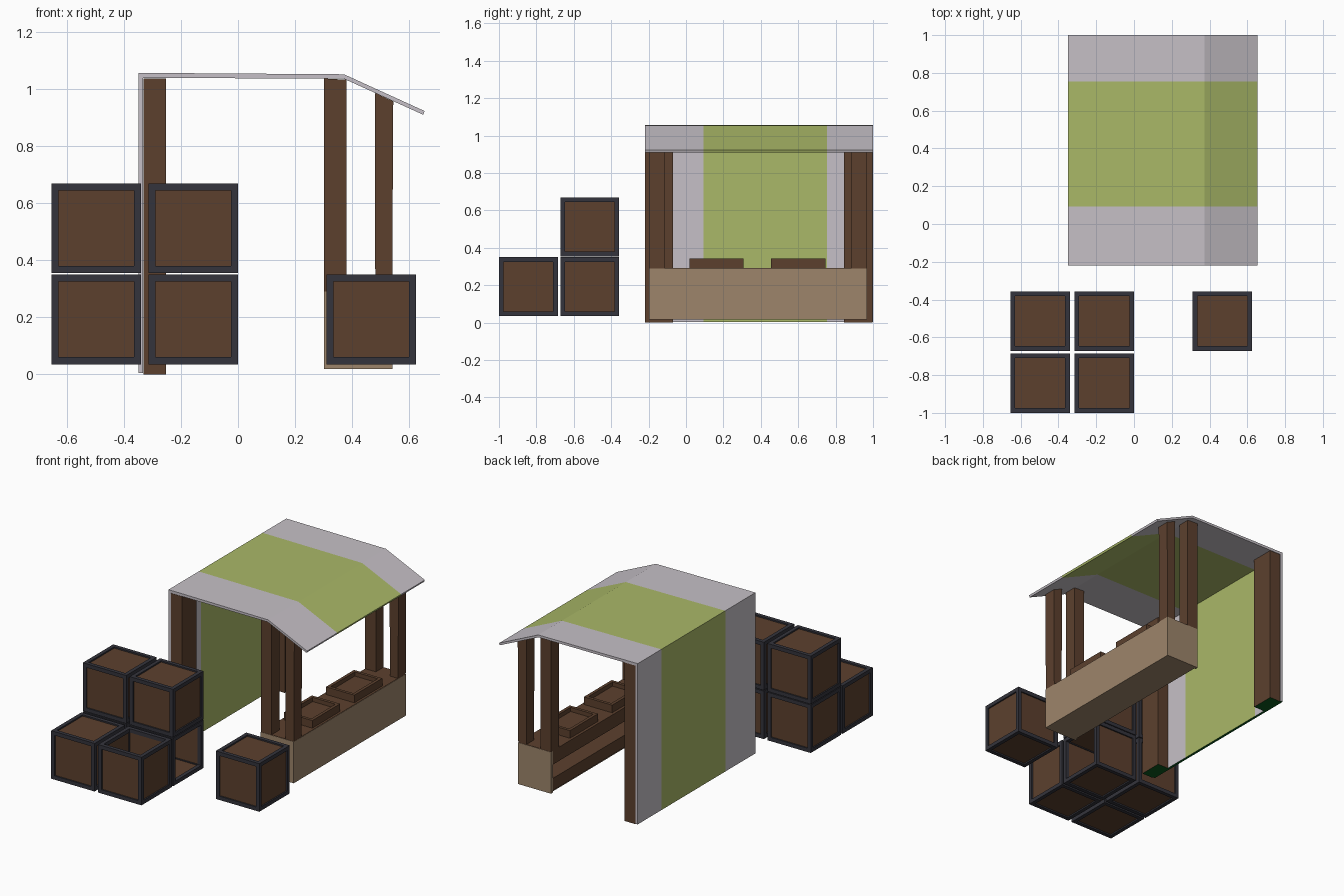
import bpy, bmesh

if "Cube" in bpy.data.objects:
    bpy.data.objects.remove(bpy.data.objects["Cube"])

def mat(name, rgb):
    m = bpy.data.materials.new(name)
    m.diffuse_color = (*rgb, 1)
    m.use_nodes = True
    m.node_tree.nodes["Principled BSDF"].inputs["Base Color"].default_value = m.diffuse_color
    return m

BROWN = mat("brown wood", (0.107, 0.051, 0.027))
TAN = mat("tan wood", (0.34, 0.235, 0.147))
GREEN = mat("olive cloth", (0.40, 0.48, 0.138))
GREY = mat("pale grey cloth", (0.565, 0.53, 0.57))
IRON = mat("dark frame", (0.034, 0.034, 0.045))
DARKGREEN = mat("dark green", (0.003, 0.10, 0.013))

def add_box(bm, x0, x1, y0, y1, z0, z1, mi=0):
    v = [bm.verts.new((x, y, z)) for x in (x0, x1) for y in (y0, y1) for z in (z0, z1)]
    for q in ((0, 1, 3, 2), (4, 6, 7, 5), (0, 4, 5, 1), (2, 3, 7, 6), (0, 2, 6, 4), (1, 5, 7, 3)):
        bm.faces.new([v[i] for i in q]).material_index = mi

def finish(name, bm, mats):
    bmesh.ops.recalc_face_normals(bm, faces=bm.faces[:])
    me = bpy.data.meshes.new(name)
    bm.to_mesh(me)
    bm.free()
    for m in mats:
        me.materials.append(m)
    ob = bpy.data.objects.new(name, me)
    bpy.context.collection.objects.link(ob)
    return ob

def boxes(name, m, *dims):
    bm = bmesh.new()
    for d in dims:
        add_box(bm, *d)
    return finish(name, bm, [m])

def prism(name, pts, y0, y1, m, base=None):
    """Extrude an x-z outline along y; the face on the ground may get its own colour."""
    bm = bmesh.new()
    a = [bm.verts.new((x, y0, z)) for x, z in pts]
    b = [bm.verts.new((x, y1, z)) for x, z in pts]
    bm.faces.new(a)
    bm.faces.new(b[::-1])
    n = len(pts)
    for i in range(n):
        j = (i + 1) % n
        bm.faces.new((a[i], b[i], b[j], a[j]))
    if base:
        for f in bm.faces:
            if max(v.co.z for v in f.verts) < 0.01:
                f.material_index = 1
    return finish(name, bm, [m] + ([base] if base else []))

# Cloth: back wall and roof in one folded sheet, three stripes
sheet = [(-0.35, 0.004), (-0.35, 1.058), (0.372, 1.053), (0.655, 0.924),
         (0.650, 0.911), (0.370, 1.038), (-0.333, 1.040), (-0.333, 0.004)]
for nm, y0, y1, m in (("cloth_front", -0.22, 0.093, GREY), ("cloth_stripe", 0.093, 0.755, GREEN),
                      ("cloth_rear", 0.755, 1.0, GREY)):
    prism(nm, sheet, y0, y1, m, DARKGREEN)

# Posts
for side, yb, yf in (("near", (-0.22, -0.07), (-0.195, -0.115)), ("far", (0.845, 0.998), (0.885, 0.965))):
    prism("back_post_" + side, [(-0.332, 0), (-0.252, 0), (-0.252, 1.039), (-0.332, 1.039)],
          *yb, BROWN, DARKGREEN)
    prism("middle_post_" + side, [(0.302, 0.28), (0.38, 0.28), (0.38, 1.034), (0.302, 1.038)], *yf, BROWN)
    prism("front_post_" + side, [(0.482, 0.28), (0.541, 0.28), (0.545, 0.958), (0.48, 0.988)], *yf, BROWN)

# Counter: tan front, ends and floor; brown top and shelf boards
boxes("counter_panels", TAN,
      (0.522, 0.542, -0.197, 0.967, 0.018, 0.29),
      (0.302, 0.522, -0.197, -0.177, 0.018, 0.29),
      (0.302, 0.522, 0.947, 0.967, 0.018, 0.29),
      (0.312, 0.522, -0.177, 0.947, 0.018, 0.03))
boxes("counter_boards", BROWN,
      (0.302, 0.540, -0.195, 0.965, 0.27, 0.292),
      (0.304, 0.324, -0.177, 0.947, 0.20, 0.27),
      (0.304, 0.522, -0.177, 0.947, 0.03, 0.11))

# Goods trays on the counter
for i, (y0, y1) in enumerate(((0.02, 0.308), (0.455, 0.745))):
    x0, x1, t = 0.32, 0.525, 0.02
    boxes("goods_tray_%d" % i, BROWN,
          (x0, x0 + t, y0, y1, 0.29, 0.342), (x1 - t, x1, y0, y1, 0.29, 0.342),
          (x0 + t, x1 - t, y0, y0 + t, 0.29, 0.342), (x0 + t, x1 - t, y1 - t, y1, 0.29, 0.342),
          (x0 + t, x1 - t, y0 + t, y1 - t, 0.29, 0.315))

# Crates: dark edge bars with slightly recessed wooden panels
S, W = 0.315, 0.025

def crate(name, x, y, z, missing=()):
    bm = bmesh.new()
    o = (x, y, z)

    def put(spans, mi):
        add_box(bm, *[o[k] + s for k in range(3) for s in spans[k]], mi)

    ends = ((0, W), (S - W, S))
    for k in range(3):
        for e1 in ends:
            for e2 in ends:
                sp = [None] * 3
                sp[k] = (0, S) if k == 2 else (W, S - W)
                sp[(k + 1) % 3], sp[(k + 2) % 3] = e1, e2
                put(sp, 0)
        for sign, depth in (("-", (0.009, 0.019)), ("+", (S - 0.019, S - 0.009))):
            if sign + "xyz"[k] not in missing:
                sp = [(W, S - W)] * 3
                sp[k] = depth
                put(sp, 1)
    finish(name, bm, [IRON, BROWN])

XA, XB, XC = -0.655, -0.315, 0.31
YA, YB = -1.0, -0.672
ZA, ZB = 0.035, 0.355
crate("crate_front_left", XA, YA, ZA)
crate("crate_front_open", XB, YA, ZA, ("+z",))
crate("crate_low_left", XA, YB, ZA)
crate("crate_low_right", XB, YB, ZA, ("+x",))
crate("crate_top_left", XA, YB, ZB)
crate("crate_top_right", XB, YB, ZB)
crate("crate_single", XC, YB, ZA)
